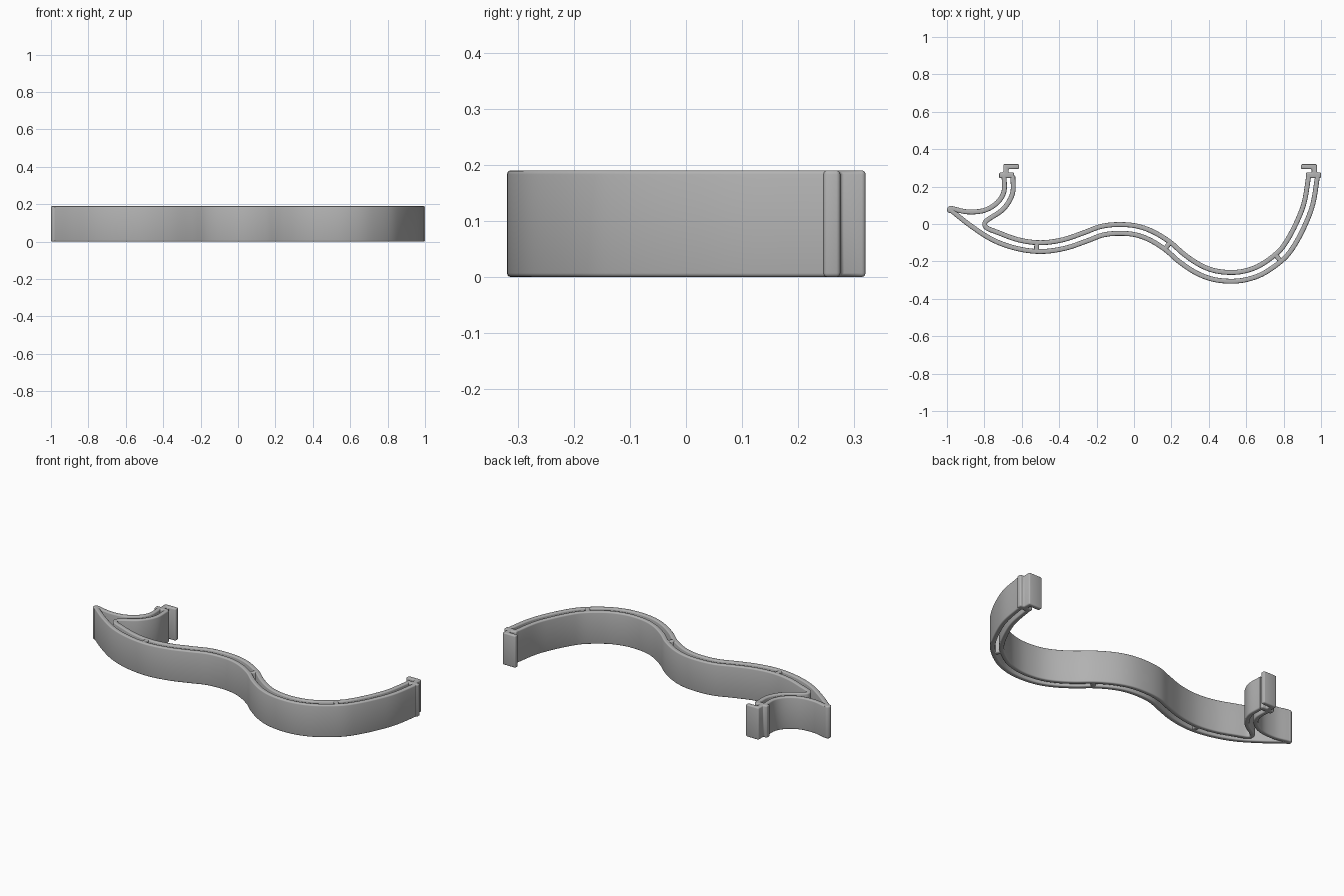
import bpy, bmesh, math
from mathutils import Vector

if "Cube" in bpy.data.objects:
    bpy.data.objects.remove(bpy.data.objects["Cube"])

HEIGHT, WALL, GAP, ROUND = 0.19, 0.026, 0.047, 0.007

grey = bpy.data.materials.new("plain_grey")
grey.use_nodes = True
grey.diffuse_color = (0.45, 0.45, 0.45, 1)
grey.node_tree.nodes["Principled BSDF"].inputs["Base Color"].default_value = grey.diffuse_color


def finish(bm, name, angle=40):
    bmesh.ops.recalc_face_normals(bm, faces=bm.faces)
    mesh = bpy.data.meshes.new(name)
    bm.to_mesh(mesh)
    bm.free()
    mesh.materials.append(grey)
    obj = bpy.data.objects.new(name, mesh)
    bpy.context.collection.objects.link(obj)
    bpy.ops.object.select_all(action="DESELECT")
    obj.select_set(True)
    bpy.context.view_layer.objects.active = obj
    bpy.ops.object.shade_smooth_by_angle(angle=math.radians(angle))
    return obj


def smooth(points, steps=6):
    """Curve through all points (Catmull-Rom)."""
    p = [points[0] * 2 - points[1], *points, points[-1] * 2 - points[-2]]
    out = []
    for a, b, c, d in zip(p, p[1:], p[2:], p[3:]):
        for k in range(steps):
            t = k / steps
            out.append(b + (c - a) * t / 2 + (a * 2 - b * 5 + c * 4 - d) * t**2 / 2
                       + (b * 3 - a - c * 3 + d) * t**3 / 2)
    return out + [points[-1]]


def normals(points):
    last = len(points) - 1
    result = []
    for i in range(last + 1):
        t = (points[min(i + 1, last)] - points[max(i - 1, 0)]).normalized()
        result.append(Vector((t.y, -t.x)))
    return result


def offset(points, distance):
    return [p + n * distance for p, n in zip(points, normals(points))]


def section():
    """Upright rounded rectangle as (sideways, height) pairs."""
    w, h = WALL / 2 - ROUND, HEIGHT / 2 - ROUND
    result = []
    for corner, (sx, sz) in enumerate([(1, 1), (-1, 1), (-1, -1), (1, -1)]):
        for k in range(4):
            a = math.pi / 2 * (corner + k / 3)
            result.append((sx * w + ROUND * math.cos(a),
                           HEIGHT / 2 + sz * h + ROUND * math.sin(a)))
    return result


def wall(name, points):
    """Sweep the rounded section along a plan path."""
    bm = bmesh.new()
    rings = [[bm.verts.new((*(p + n * s), z)) for s, z in section()]
             for p, n in zip(points, normals(points))]
    for a, b in zip(rings, rings[1:]):
        for i in range(len(a)):
            j = (i + 1) % len(a)
            bm.faces.new((a[i], a[j], b[j], b[i]))
    bm.faces.new(rings[0])
    bm.faces.new(rings[-1])
    return finish(bm, name)


def block(name, outline):
    """Extrude a plan outline to full height with softened edges."""
    bm = bmesh.new()
    face = bm.faces.new([bm.verts.new((x, y, 0)) for x, y in outline])
    top = bmesh.ops.extrude_face_region(bm, geom=[face])["geom"]
    bmesh.ops.translate(bm, vec=(0, 0, HEIGHT),
                        verts=[v for v in top if isinstance(v, bmesh.types.BMVert)])
    bmesh.ops.recalc_face_normals(bm, faces=bm.faces)
    edges = [e for e in bm.edges if e.calc_face_angle(0) > 0.6]
    bmesh.ops.bevel(bm, geom=edges, offset=ROUND, segments=3, profile=0.5, affect="EDGES")
    return finish(bm, name)


# Long wavy front wall, from the left end to the pointed tip
front = [Vector(p) for p in (
    (.982, .26), (.957, .11), (.917, 0), (.86, -.11), (.80, -.187), (.70, -.26),
    (.61, -.295), (.52, -.306), (.42, -.295), (.33, -.26), (.24, -.20),
    (.165, -.135), (.08, -.083), (0, -.056), (-.09, -.05), (-.17, -.06), (-.25, -.09),
    (-.37, -.13), (-.5, -.147), (-.63, -.13), (-.755, -.085), (-.875, -.008), (-.98, .075))]
wall("front_wall", smooth(front))

# Short curved wall behind the tip
tail = [Vector(p) for p in (
    (-.975, .083), (-.89, .065), (-.80, .073), (-.73, .115), (-.695, .175), (-.695, .26))]
wall("tail_wall", smooth(tail))

# Inner wall follows both, joined by a tight bend
bend = [Vector(p) for p in ((-.785, -.022), (-.798, 0), (-.78, .024))]
inner = offset(front, GAP)[:-2] + bend + offset(tail, GAP)[3:]
wall("inner_wall", smooth(inner))

# Ribs tying the front wall to the inner wall
path = smooth(front)
for i, x in enumerate((.78, .17, -.515)):
    k = min(range(len(path)), key=lambda n: abs(path[n].x - x) + (path[n].y > 0))
    wall(f"rib_{i + 1}", [path[k], offset(path, GAP)[k]])

# Rounded tip
block("tip", [(-.981 + .019 * math.cos(a), .077 + .019 * math.sin(a))
              for a in (math.tau * k / 20 for k in range(20))])

# End feet with hooks, mirrored at the two ends
for side, x, s in (("right", -.681, 1), ("left", .96, -1)):
    foot = [(-.04, .245), (.04, .245), (.04, .275), (.01, .275), (.01, .294), (.067, .294),
            (.067, .32), (-.018, .32), (-.018, .275), (-.04, .275)]
    block(f"{side}_hook", [(x + s * u, v) for u, v in foot])
